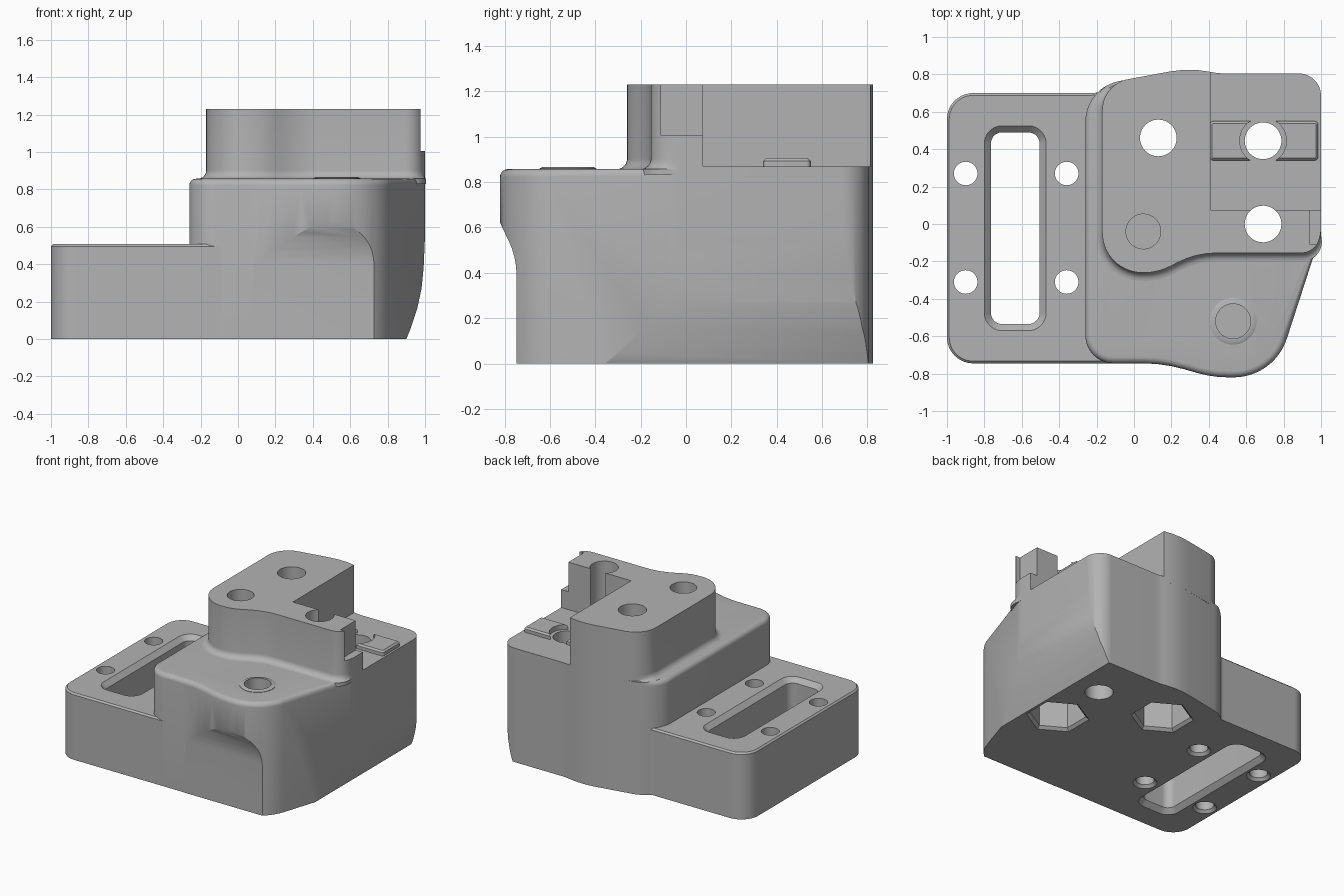
import bpy, bmesh
from math import sin, cos, pi, radians, atan2, tan
from mathutils import Vector, Matrix

if "Cube" in bpy.data.objects:
    bpy.data.objects.remove(bpy.data.objects["Cube"], do_unlink=True)

GREY = (0.45, 0.45, 0.45, 1)
mat = bpy.data.materials.new("plain_grey")
mat.use_nodes = True
mat.diffuse_color = GREY
mat.node_tree.nodes["Principled BSDF"].inputs["Base Color"].default_value = GREY


def round_poly(corners):
    """Polygon with each corner (x, y, radius) replaced by an arc."""
    pts = []
    n = len(corners)
    for i, (x, y, r) in enumerate(corners):
        p = Vector((x, y))
        if r == 0:
            pts.append(p)
            continue
        a = (Vector(corners[i - 1][:2]) - p).normalized()
        b = (Vector(corners[(i + 1) % n][:2]) - p).normalized()
        half = a.angle(b) / 2
        centre = p + (a + b).normalized() * r / sin(half)
        start = p + a * r / tan(half) - centre
        end = p + b * r / tan(half) - centre
        sweep = atan2(start.cross(end), start.dot(end))
        steps = max(3, int(abs(sweep) / radians(6)))
        for k in range(steps + 1):
            t = sweep * k / steps
            pts.append(centre + Matrix.Rotation(t, 2) @ start)
    return pts


def circle(x, y, r, n=48, turn=0):
    return [Vector((x + r * cos(turn + 2 * pi * k / n),
                    y + r * sin(turn + 2 * pi * k / n))) for k in range(n)]


def rect(x0, x1, y0, y1, r=0):
    return round_poly([(x0, y0, r), (x1, y0, r), (x1, y1, r), (x0, y1, r)])


def offset(pts, d, weight):
    """Move a counter-clockwise outline inwards by d."""
    out = []
    for i, p in enumerate(pts):
        e1 = (p - pts[i - 1]).normalized()
        e2 = (pts[(i + 1) % len(pts)] - p).normalized()
        n1, n2 = Vector((-e1.y, e1.x)), Vector((-e2.y, e2.x))
        out.append(p + (n1 + n2) / (1 + n1.dot(n2)) * d * weight(p))
    return out


def prism(name, pts, profile, weight=lambda p: 1, place=None):
    """Stack an outline through (height, inset) levels and cap both ends."""
    bm = bmesh.new()
    rings = [[bm.verts.new((q.x, q.y, z)) for q in offset(pts, d, weight)]
             for z, d in profile]
    n = len(pts)
    for lo, hi in zip(rings, rings[1:]):
        for i in range(n):
            j = (i + 1) % n
            bm.faces.new((lo[i], lo[j], hi[j], hi[i]))
    bm.faces.new(rings[0][::-1])
    bm.faces.new(rings[-1])
    if place:
        for v in bm.verts:
            v.co = place(v.co)
    bmesh.ops.recalc_face_normals(bm, faces=bm.faces)
    mesh = bpy.data.meshes.new(name)
    bm.to_mesh(mesh)
    bm.free()
    mesh.materials.append(mat)
    ob = bpy.data.objects.new(name, mesh)
    bpy.context.collection.objects.link(ob)
    return ob


def activate(ob):
    bpy.ops.object.select_all(action="DESELECT")
    ob.select_set(True)
    bpy.context.view_layer.objects.active = ob


def cut(cutter, *targets):
    """Subtract the cutter from every target, then discard it."""
    cutter.hide_render = True
    for ob in targets:
        activate(ob)
        mod = ob.modifiers.new("cut", "BOOLEAN")
        mod.operation = "DIFFERENCE"
        mod.solver = "EXACT"
        mod.object = cutter
        bpy.ops.object.modifier_apply(modifier=mod.name)
    bpy.data.objects.remove(cutter, do_unlink=True)


def fade(p):
    """Edge rounding dies out along the flush back and right sides."""
    limit = 0.74 if p.x < 0.3 else -0.05
    return min(1, max(0, (limit - p.y) / 0.1))


QUARTER = [k * pi / 12 for k in range(7)]
TOP, BODY_TOP = 1.23, 0.857
back = [(1, -0.05, 0.2), (1, 0.805, 0.12), (0.45, 0.805, 0.4), (0.3, 0.835, 0.55)]

# Low plate on the side
plate = prism("base_plate", round_poly([
    (-1, -0.745, 0.14), (-0.09, -0.745, 0), (-0.09, 0.735, 0),
    (-0.2, 0.7, 0.2), (-1, 0.7, 0.14)]),
    [(0, 0), (0.495, 0), (0.507, 0.012)])

# Main body with a rounded top edge
body = prism("main_body", round_poly([
    (-0.26, -0.745, 0.15), (0.16, -0.745, 0.8), (0.42, -0.82, 0.6),
    (0.75, -0.82, 0.3)] + back + [(-0.26, 0.73, 0.22)]),
    [(0, 0)] + [(BODY_TOP - 0.035 * (1 - sin(t)), 0.035 * (1 - cos(t)))
                for t in QUARTER], fade)

# Upper block with a fillet at its foot
tier = prism("upper_block", round_poly([
    (-0.17, -0.26, 0.215), (0.13, -0.26, 0.3), (0.33, -0.155, 0.45),
    (0.967, -0.155, 0.1)] + back + [(-0.17, 0.749, 0.17)]),
    [(0.83, -0.045)] + [(BODY_TOP + 0.045 * (1 - cos(t)), -0.045 * (1 - sin(t)))
                        for t in QUARTER] + [(TOP, 0)], fade)

# Locating keys on the shelf and collar on the front boss
keys = prism("shelf_keys", rect(0.405, 0.985, 0.34, 0.55, 0.02),
             [(0.86, 0), (0.893, 0), (0.905, 0.012)])
collar = prism("boss_collar", circle(0.53, -0.52, 0.125),
               [(0.84, 0), (0.86, 0), (0.866, 0.012)])

# Front bulge fades into the flat lower face
cut(prism("bulge_cutter", round_poly([
    (-1, -0.1, 0), (-0.747, -0.1, 0), (-0.747, 0.47, 0.35),
    (-0.83, 0.64, 0.2), (-0.83, 0.75, 0), (-1, 0.75, 0)]),
    [(-0.5, 0), (1.3, 0)], place=lambda c: (c.z, c.x, c.y)), body)

# Lower right side curves inwards
cut(prism("side_cutter", round_poly([
    (1.3, -0.05, 0), (1.3, 0.6, 0), (1.002, 0.6, 0), (0.985, 0.21, 1),
    (0.88, -0.05, 0)]),
    [(-1.2, 0), (1.2, 0)], place=lambda c: (c.x, c.z, c.y)), body)

# Shelf recess and corner notch
cut(prism("shelf_cutter", rect(0.41, 1.2, 0.075, 1), [(0.868, 0), (1.5, 0)]), tier)
cut(prism("notch_cutter", rect(0.94, 1.2, -0.11, 0.2), [(1.005, 0), (1.5, 0)]), tier)
cut(prism("key_gap", circle(0.69, 0.445, 0.125), [(0.8, 0), (1, 0)]), keys)

# Through bolt holes, two of them with nut pockets underneath
for x, y, pocket in ((0.13, 0.46, True), (0.69, 0, True), (0.69, 0.445, False)):
    cut(prism("bolt_cutter", circle(x, y, 0.098), [(-0.1, 0), (1.5, 0)]), body, tier)
    if pocket:
        cut(prism("nut_cutter", circle(x, y, 0.197, 6, pi / 6),
                  [(-0.02, -0.04), (0.02, 0), (0.3, 0)]), body)

# Blind holes
cut(prism("blind_cutter", circle(0.05, -0.04, 0.093), [(0.75, 0), (1.5, 0)]), tier, body)
cut(prism("blind_cutter", circle(0.53, -0.52, 0.093), [(0.45, 0), (1.5, 0)]), body, collar)

# Plate slot with chamfered rims, and four screw holes
cut(prism("slot_cutter", rect(-0.765, -0.505, -0.535, 0.49, 0.06),
          [(-0.02, -0.055), (0.035, 0), (0.472, 0), (0.527, -0.055)]), plate)
for x in (-0.9, -0.36):
    for y in (-0.31, 0.27):
        cut(prism("screw_cutter", circle(x, y, 0.063, 32),
                  [(-0.02, -0.04), (0.02, 0), (0.7, 0)]), plate)

for ob in (plate, body, tier, keys, collar):
    activate(ob)
    bpy.ops.object.shade_smooth_by_angle(angle=radians(28))
